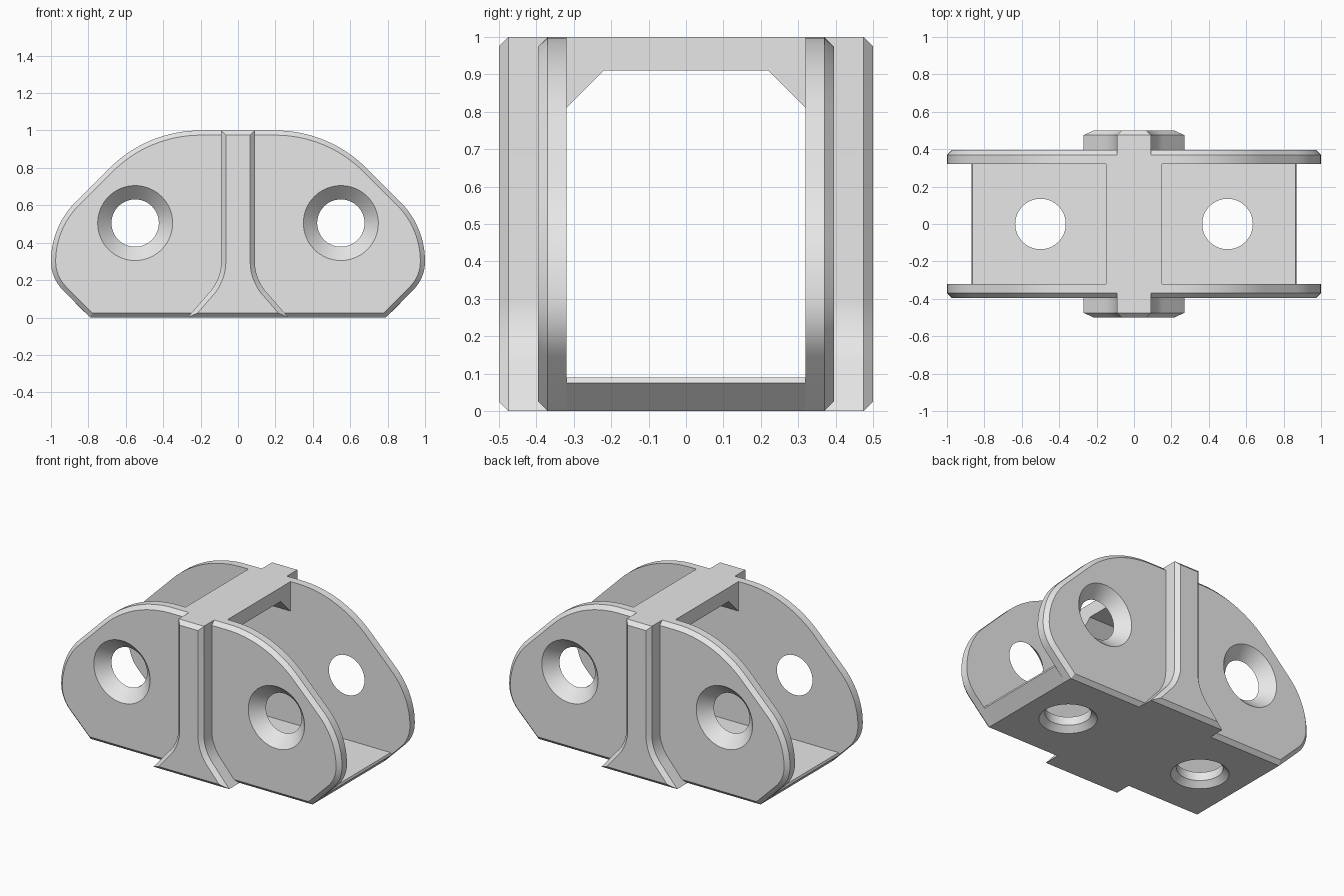
import bpy, bmesh
from math import sin, cos, pi, radians
from mathutils import Vector

cube = bpy.data.objects.get("Cube")
if cube:
    bpy.data.objects.remove(cube, do_unlink=True)

grey = bpy.data.materials.new("light grey")
grey.use_nodes = True
grey.diffuse_color = (0.8, 0.8, 0.8, 1)
grey.node_tree.nodes["Principled BSDF"].inputs["Base Color"].default_value = (0.8, 0.8, 0.8, 1)

CHAMFER = 0.025


def arc(cx, cz, r, start, end, steps):
    """Points on an arc, angles in degrees."""
    angles = [radians(start + (end - start) * i / steps) for i in range(steps + 1)]
    return [(cx + r * cos(a), cz + r * sin(a)) for a in angles]


def mirrored(half):
    """Close a right-hand half outline with its mirror image."""
    return half + [(-x, z) for x, z in reversed(half)]


def inset(outline, d):
    """Offset a counter-clockwise outline inwards with mitred corners."""
    pts = [Vector(p) for p in outline]
    result = []
    for i, p in enumerate(pts):
        a = (p - pts[i - 1]).normalized()
        b = (pts[(i + 1) % len(pts)] - p).normalized()
        na, nb = Vector((-a.y, a.x)), Vector((-b.y, b.x))
        result.append(p + (na + nb) * d / (1 + na.dot(nb)))
    return result


def loft(name, sections):
    """Join (axis position, outline) sections into a closed solid."""
    bm = bmesh.new()
    rings = [[bm.verts.new(place(p, t)) for p in outline] for t, outline, place in sections]
    for r, s in zip(rings, rings[1:]):
        for i in range(len(r)):
            j = (i + 1) % len(r)
            bm.faces.new((r[i], r[j], s[j], s[i]))
    bm.faces.new(rings[0])
    bm.faces.new(rings[-1])
    bmesh.ops.recalc_face_normals(bm, faces=bm.faces)
    mesh = bpy.data.meshes.new(name)
    bm.to_mesh(mesh)
    bm.free()
    mesh.materials.append(grey)
    obj = bpy.data.objects.new(name, mesh)
    bpy.context.collection.objects.link(obj)
    return obj


def along_y(p, t):
    return (p[0], t, p[1])


def along_x(p, t):
    return (t, p[0], p[1])


def chamfered(name, outline, inner, outer, side):
    """Slab facing +y or -y with a chamfered outer rim."""
    return loft(name, [(side * inner, outline, along_y),
                       (side * (outer - CHAMFER), outline, along_y),
                       (side * outer, inset(outline, CHAMFER), along_y)])


def cut_cone(obj, r1, r2, depth, location, tilt=0):
    """Subtract a cone or cylinder."""
    bpy.ops.mesh.primitive_cone_add(vertices=64, radius1=r1, radius2=r2, depth=depth,
                                    location=location, rotation=(tilt, 0, 0))
    cutter = bpy.context.object
    cutter.hide_render = True
    mod = obj.modifiers.new("hole", 'BOOLEAN')
    mod.operation, mod.solver, mod.object = 'DIFFERENCE', 'EXACT', cutter
    bpy.context.view_layer.objects.active = obj
    bpy.ops.object.modifier_apply(modifier=mod.name)
    bpy.data.objects.remove(cutter, do_unlink=True)


def smooth(obj):
    bpy.ops.object.select_all(action='DESELECT')
    obj.select_set(True)
    bpy.context.view_layer.objects.active = obj
    bpy.ops.object.shade_smooth_by_angle(angle=radians(30))


# Outlines of the side plates and of the flared ribs
plate_outline = mirrored([(0.79, 0)] + arc(0.783, 0.3, 0.217, -45, 0, 8)
                         + arc(0.55, 0.3, 0.45, 0, 45, 12)[1:]
                         + arc(0.2, 0.31, 0.69, 45, 90, 16))
rib_outline = mirrored([(0.27, 0)] + arc(0.34, 0.3, 0.25, 225, 180, 10) + [(0.09, 1)])

for side, word in ((-1, "front"), (1, "back")):
    # Side plate with two countersunk holes
    plate = chamfered(word + "_plate", plate_outline, 0.32, 0.395, side)
    for x in (-0.55, 0.55):
        cut_cone(plate, 0.107, 0.22, 0.115, (x, side * 0.3575, 0.505), -side * pi / 2)
    smooth(plate)
    # Central rib
    smooth(chamfered(word + "_rib", rib_outline, 0.37, 0.5, side))

# Floor with sloped ends and two holes countersunk from below
floor_outline = mirrored([(0.79, 0), (0.868, 0.075), (0.863, 0.09)])
floor = loft("floor", [(y, floor_outline, along_y) for y in (-0.32, 0.32)])
for x in (-0.5, 0.5):
    cut_cone(floor, 0.135, 0.135, 0.4, (x, 0, 0.05))
    cut_cone(floor, 0.19, 0.13, 0.06, (x, 0, 0.01))
smooth(floor)

# Top cross beam with sloped gussets at both ends
beam_outline = mirrored([(0.22, 0.91), (0.32, 0.81), (0.32, 1)])
loft("cross_beam", [(x, beam_outline, along_x) for x in (-0.15, 0.15)])
